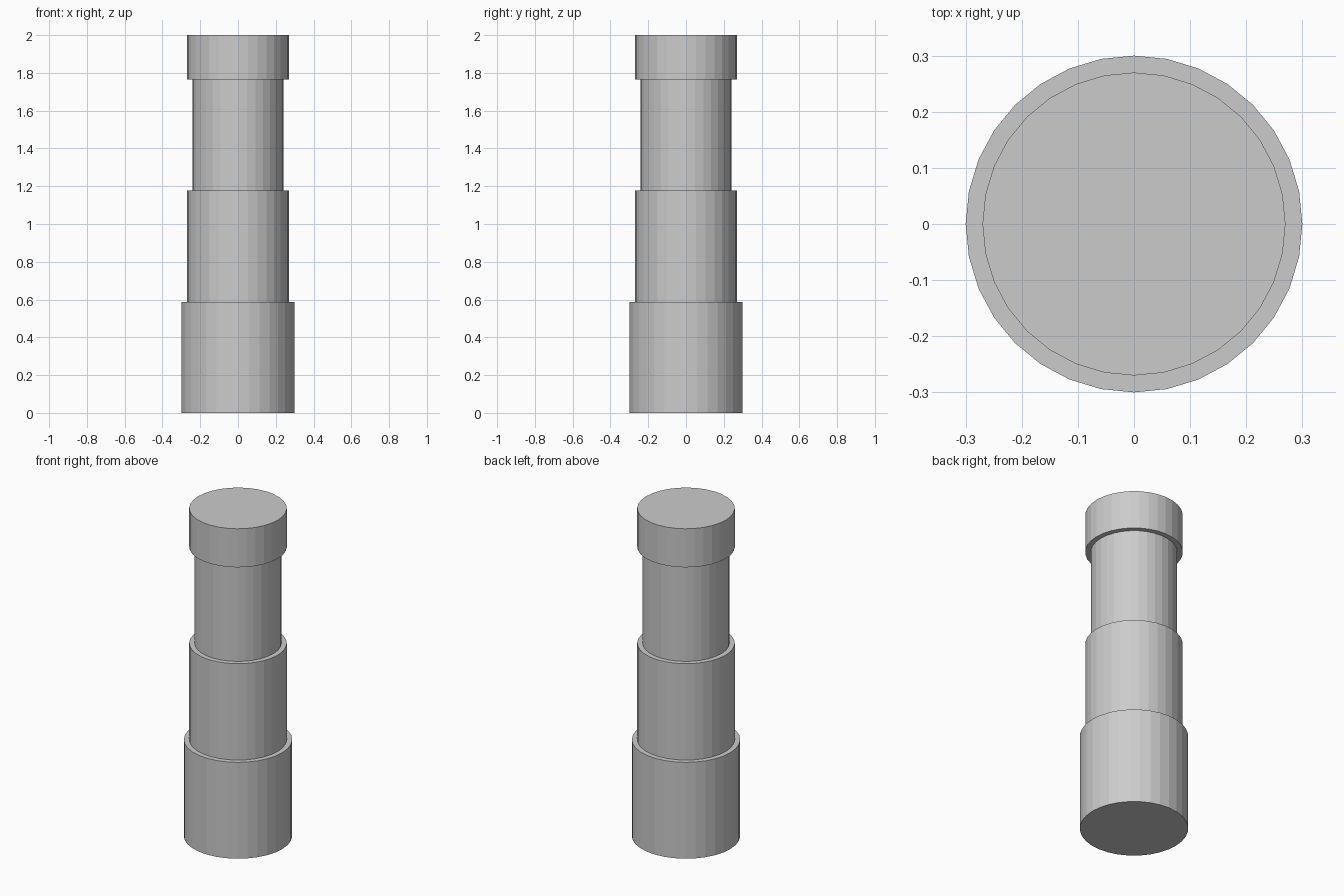
import bpy

if "Cube" in bpy.data.objects:
    bpy.data.objects.remove(bpy.data.objects["Cube"])

UNIT = 2 / 3.4  # height of one full tube section


def tube_section(name, radius, bottom, top):
    """Flat-shaded 32-sided cylinder spanning bottom..top."""
    bpy.ops.mesh.primitive_cylinder_add(
        vertices=32, radius=radius, depth=top - bottom,
        location=(0, 0, (bottom + top) / 2))
    bpy.context.object.name = name


# Three telescoping tubes, each narrower than the one below
for i, name in enumerate(("lower_tube", "middle_tube", "upper_tube")):
    tube_section(name, 0.30 - 0.03 * i, i * UNIT, (i + 1) * UNIT)

# Wider end cap
tube_section("end_cap", 0.27, 3 * UNIT, 2.0)
